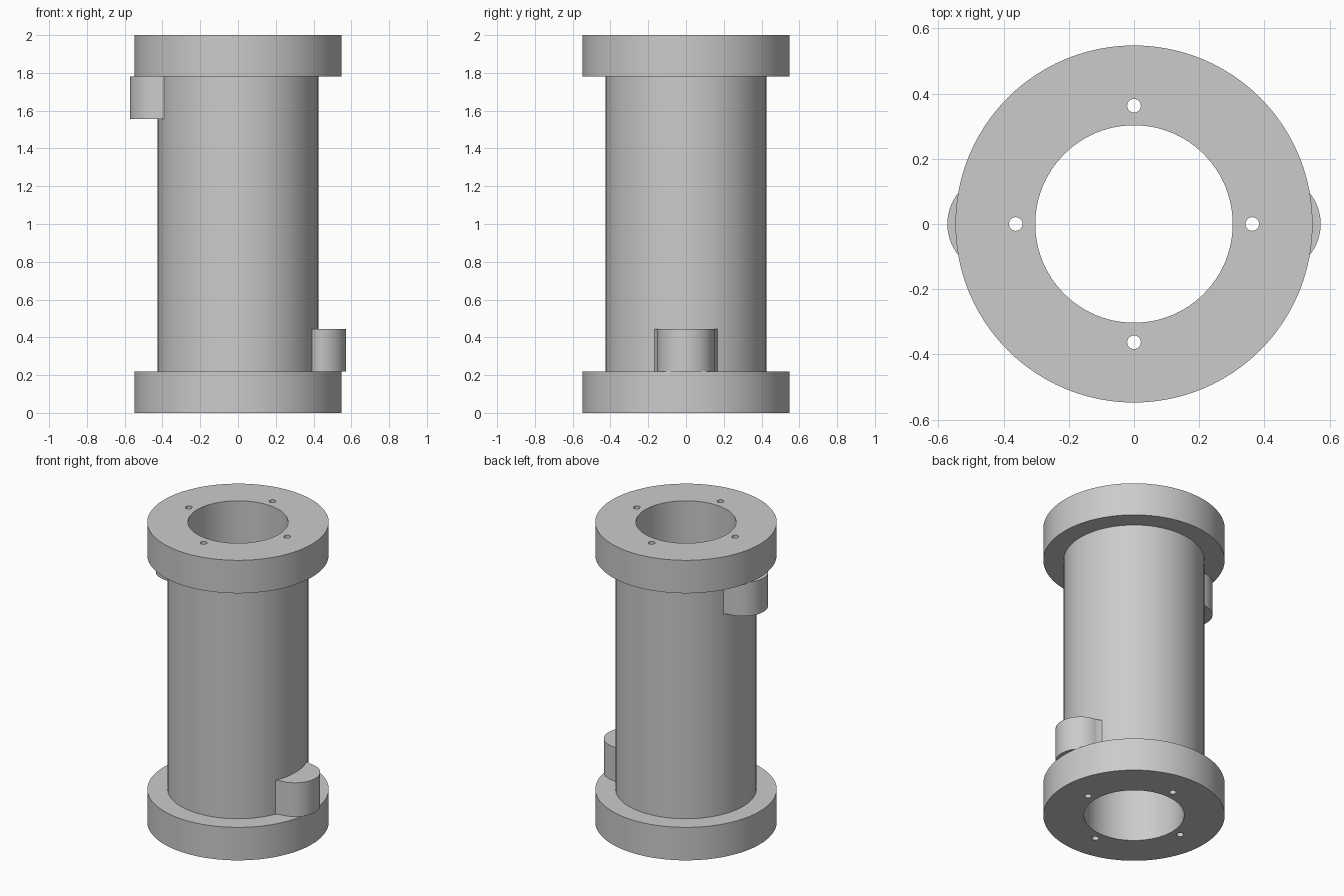
import bpy, bmesh
from math import sin, cos, pi, asin, radians

if "Cube" in bpy.data.objects:
    bpy.data.objects.remove(bpy.data.objects["Cube"])

SEG = 96
TUBE_R, FLANGE_R, BORE_R = 0.425, 0.548, 0.303
FLANGE_H, HEIGHT = 0.22, 2.0
BOLT_R, BOLT_CIRCLE = 0.021, 0.363
PORT_H, PORT_R, PORT_X = 0.225, 0.152, 0.421


def finish(name, bm):
    bmesh.ops.recalc_face_normals(bm, faces=bm.faces)
    mesh = bpy.data.meshes.new(name)
    bm.to_mesh(mesh)
    bm.free()
    obj = bpy.data.objects.new(name, mesh)
    bpy.context.collection.objects.link(obj)
    return obj


def activate(obj):
    bpy.ops.object.select_all(action='DESELECT')
    obj.select_set(True)
    bpy.context.view_layer.objects.active = obj


def smooth(obj):
    activate(obj)
    bpy.ops.object.shade_smooth_by_angle(angle=radians(30))


def lathe(name, profile):
    """Closed ring body from a closed (radius, z) profile."""
    bm = bmesh.new()
    rings = [[bm.verts.new((r * cos(2 * pi * i / SEG), r * sin(2 * pi * i / SEG), z))
              for i in range(SEG)] for r, z in profile]
    for a, b in zip(rings, rings[1:] + rings[:1]):
        for i in range(SEG):
            j = (i + 1) % SEG
            bm.faces.new((a[i], a[j], b[j], b[i]))
    return finish(name, bm)


def port(name, side, z):
    """Half-round boss with small flared feet, hugging the tube wall."""
    pts = [(PORT_X + PORT_R * cos(t), PORT_R * sin(t))
           for t in (-pi / 2 + pi * i / 32 for i in range(33))]
    foot = asin(0.166 / TUBE_R)
    # back side follows the inside of the tube wall
    pts += [(0.418 * cos(t), 0.418 * sin(t)) if abs(t) < foot - 1e-6
            else (TUBE_R * cos(t), TUBE_R * sin(t))
            for t in (foot - 2 * foot * i / 12 for i in range(13))]
    bm = bmesh.new()
    face = bm.faces.new([bm.verts.new((side * x, side * y, z)) for x, y in pts])
    ext = bmesh.ops.extrude_face_region(bm, geom=[face], use_keep_orig=True)
    top = [v for v in ext['geom'] if isinstance(v, bmesh.types.BMVert)]
    bmesh.ops.translate(bm, verts=top, vec=(0, 0, PORT_H))
    smooth(finish(name, bm))


# Tube with flange at each end and open bore
body = lathe("flanged_tube", [
    (BORE_R, 0), (FLANGE_R, 0), (FLANGE_R, FLANGE_H), (TUBE_R, FLANGE_H),
    (TUBE_R, HEIGHT - FLANGE_H), (FLANGE_R, HEIGHT - FLANGE_H),
    (FLANGE_R, HEIGHT), (BORE_R, HEIGHT)])

# Four long bolt holes through the wall
bm = bmesh.new()
for k in range(4):
    a = k * pi / 2
    hole = bmesh.ops.create_cone(bm, cap_ends=True, segments=24, radius1=BOLT_R,
                                 radius2=BOLT_R, depth=HEIGHT + 0.2)
    bmesh.ops.translate(bm, verts=hole['verts'],
                        vec=(BOLT_CIRCLE * cos(a), BOLT_CIRCLE * sin(a), HEIGHT / 2))
cutter = finish("bolt_hole_cutter", bm)
cutter.hide_render = True
mod = body.modifiers.new("bolt_holes", 'BOOLEAN')
mod.operation, mod.object, mod.solver = 'DIFFERENCE', cutter, 'EXACT'
activate(body)
bpy.ops.object.modifier_apply(modifier=mod.name)
bpy.data.objects.remove(cutter)
smooth(body)

# Port bosses on opposite sides, against each flange
port("lower_port", 1, FLANGE_H)
port("upper_port", -1, HEIGHT - FLANGE_H - PORT_H)
